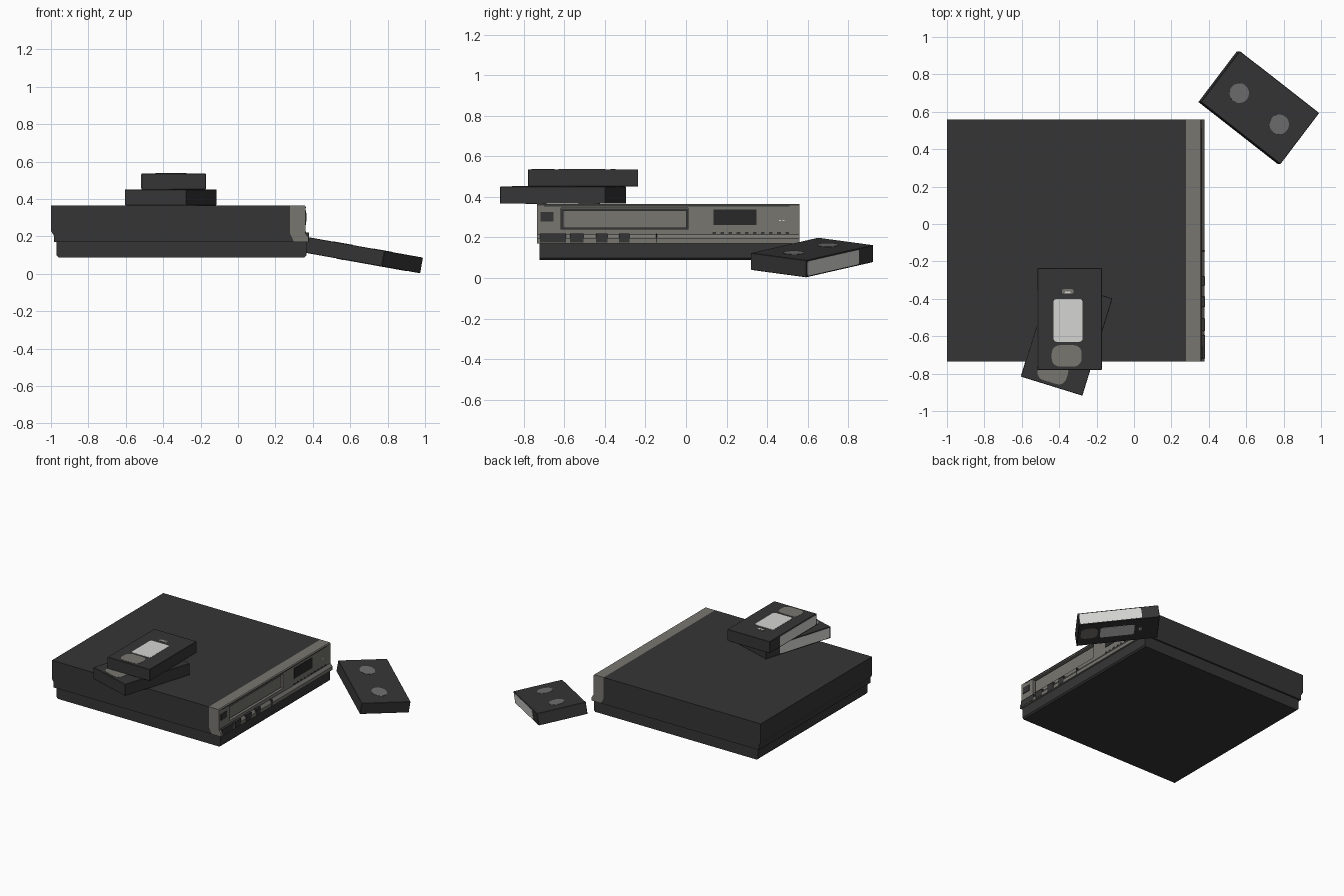
import bpy, bmesh, math
from mathutils import Matrix, Vector

if "Cube" in bpy.data.objects:
    bpy.data.objects.remove(bpy.data.objects["Cube"])


def material(name, rgb):
    m = bpy.data.materials.new(name)
    m.diffuse_color = (*rgb, 1)
    m.use_nodes = True
    m.node_tree.nodes["Principled BSDF"].inputs["Base Color"].default_value = m.diffuse_color
    return m


DARK = material("charcoal plastic", (0.036, 0.036, 0.036))
BLACK = material("black glass", (0.022, 0.022, 0.022))
PANEL = material("warm grey", (0.185, 0.18, 0.16))
HUB = material("mid grey", (0.16, 0.16, 0.16))
LABEL = material("off white", (0.66, 0.66, 0.65))

# (u, v, w) mappings: profiles run along y, front details run along x
ALONG_Y = Matrix(((1, 0, 0, 0), (0, 0, 1, 0), (0, 1, 0, 0), (0, 0, 0, 1)))
ALONG_X = Matrix(((0, 0, 1, 0), (1, 0, 0, 0), (0, 1, 0, 0), (0, 0, 0, 1)))
FLAT = Matrix.Identity(4)


def prism(name, pts, lo, hi, mat, M=FLAT, bevel=0.0):
    """Extrude a 2D outline from w=lo to w=hi, then map it with M."""
    bm = bmesh.new()
    a = [bm.verts.new(M @ Vector((u, v, lo))) for u, v in pts]
    b = [bm.verts.new(M @ Vector((u, v, hi))) for u, v in pts]
    bm.faces.new(a)
    bm.faces.new(b)
    n = len(pts)
    for i in range(n):
        j = (i + 1) % n
        bm.faces.new((a[i], a[j], b[j], b[i]))
    bmesh.ops.recalc_face_normals(bm, faces=bm.faces)
    if bevel:
        bmesh.ops.bevel(bm, geom=bm.edges[:], offset=bevel, segments=1,
                        affect='EDGES', clamp_overlap=True)
    me = bpy.data.meshes.new(name)
    bm.to_mesh(me)
    bm.free()
    me.materials.append(mat)
    ob = bpy.data.objects.new(name, me)
    bpy.context.collection.objects.link(ob)
    return ob


def rect(u0, u1, v0, v1, r=0.0, seg=5):
    """Rectangle outline, optionally with rounded corners."""
    if not r:
        return [(u0, v0), (u1, v0), (u1, v1), (u0, v1)]
    out = []
    for k, (cu, cv) in enumerate(((u1 - r, v1 - r), (u0 + r, v1 - r),
                                  (u0 + r, v0 + r), (u1 - r, v0 + r))):
        for s in range(seg + 1):
            t = math.pi / 2 * (k + s / seg)
            out.append((cu + r * math.cos(t), cv + r * math.sin(t)))
    return out


def circle(cu, cv, r, n=20):
    return [(cu + r * math.cos(2 * math.pi * i / n),
             cv + r * math.sin(2 * math.pi * i / n)) for i in range(n)]


# ---- recorder casing ----
Y0, Y1 = -0.735, 0.56
prism("upper_casing", [(-1, 0.366), (0.278, 0.366), (0.278, 0.215), (0.30, 0.17),
                       (-0.985, 0.17), (-0.985, 0.205), (-1, 0.23)], Y0, Y1, DARK, ALONG_Y)
prism("lower_casing", [(-0.97, 0.172), (0.365, 0.172), (0.365, 0.098), (0.355, 0.088),
                       (-0.96, 0.088), (-0.97, 0.098)], -0.722, 0.548, DARK, ALONG_Y)

# ---- front panel with a flared lower lip ----
panel = prism("front_panel", [(0.278, 0.366), (0.355, 0.366), (0.361, 0.36), (0.361, 0.215),
                              (0.377, 0.195), (0.377, 0.17), (0.30, 0.17), (0.278, 0.215)],
              Y0, Y1, PANEL, ALONG_Y)

# ---- recessed cassette door ----
cutter = prism("door_cutter", rect(-0.617, 0.01, 0.24, 0.345), 0.335, 0.40, PANEL, ALONG_X)
cutter.hide_render = True
cutter.hide_set(True)
cut = panel.modifiers.new("door_recess", 'BOOLEAN')
cut.operation = 'DIFFERENCE'
cut.solver = 'EXACT'
cut.object = cutter
prism("door_shadow_gap", rect(-0.616, 0.009, 0.241, 0.344), 0.334, 0.337, DARK, ALONG_X)
prism("cassette_door", rect(-0.607, 0.002, 0.247, 0.334), 0.336, 0.35, PANEL, ALONG_X)


def front(name, y0, y1, z0, z1, mat, x1=0.3635, x0=0.355):
    return prism(name, rect(y0, y1, z0, z1), x0, x1, mat, ALONG_X)


# ---- display, power switch, trim line and marks ----
front("display_window", 0.135, 0.347, 0.262, 0.338, BLACK)
front("power_button", -0.717, -0.653, 0.28, 0.325, DARK, 0.366)
front("top_trim_line", -0.70, 0.51, 0.353, 0.358, DARK, 0.3625)
for i in range(2):
    front(f"indicator_mark_{i}", 0.46 + i * 0.016, 0.47 + i * 0.016, 0.281, 0.287, LABEL)

# ---- control keys along the lip ----
for i, (y0, y1) in enumerate(((-0.72, -0.593), (-0.573, -0.505), (-0.445, -0.387),
                              (-0.33, -0.28), (-0.148, -0.142))):
    front(f"control_key_{i}", y0, y1, 0.174, 0.22, DARK, 0.379)
for i in range(10):
    y = 0.13 + i * 0.04
    front(f"small_slider_{i}", y, y + 0.018, 0.217, 0.226, DARK)


# ---- cassettes: label side is local +z, spine is local -x ----
W, L, T = 0.172, 0.272, 0.0425


def cassette(name, M):
    prism(name + "_shell", rect(-W, W, -L, L), -T, T, DARK, M, 0.002)
    top = T + 0.0015
    prism(name + "_label", rect(-0.086, 0.069, -0.122, 0.108, 0.018), T - 0.003, top, LABEL, M)
    prism(name + "_window", rect(-0.096, 0.064, -0.254, -0.14, 0.042), T - 0.003, top, PANEL, M)
    prism(name + "_far_window", rect(-0.042, 0.022, 0.135, 0.16, 0.012), T - 0.003, top, PANEL, M)
    prism(name + "_far_mark", rect(-0.025, 0.005, 0.138, 0.148, 0.004),
          T - 0.003, top + 0.001, LABEL, M)
    # spine sticker, leaving one end bare
    prism(name + "_spine_label", rect(-0.262, 0.155, -0.036, 0.036, 0.01),
          -W - 0.0015, -W + 0.003, LABEL, M @ ALONG_X)
    # two reel hubs underneath
    for s in (-1, 1):
        prism(f"{name}_hub_{'near' if s < 0 else 'far'}", circle(0.008, s * 0.137, 0.053),
              -T - 0.0015, -T + 0.003, HUB, M)


def rot(deg, axis):
    return Matrix.Rotation(math.radians(deg), 4, axis)


cassette("top_cassette", Matrix.Translation((-0.344, -0.508, 0.494)))
cassette("lower_cassette", Matrix.Translation((-0.36, -0.607, 0.409)) @ rot(-17.2, 'Z'))
cassette("leaning_cassette", Matrix.Translation((0.667, 0.6225, 0.101))
         @ rot(10.1, 'Y') @ rot(52.4, 'Z') @ rot(180, 'Y'))
